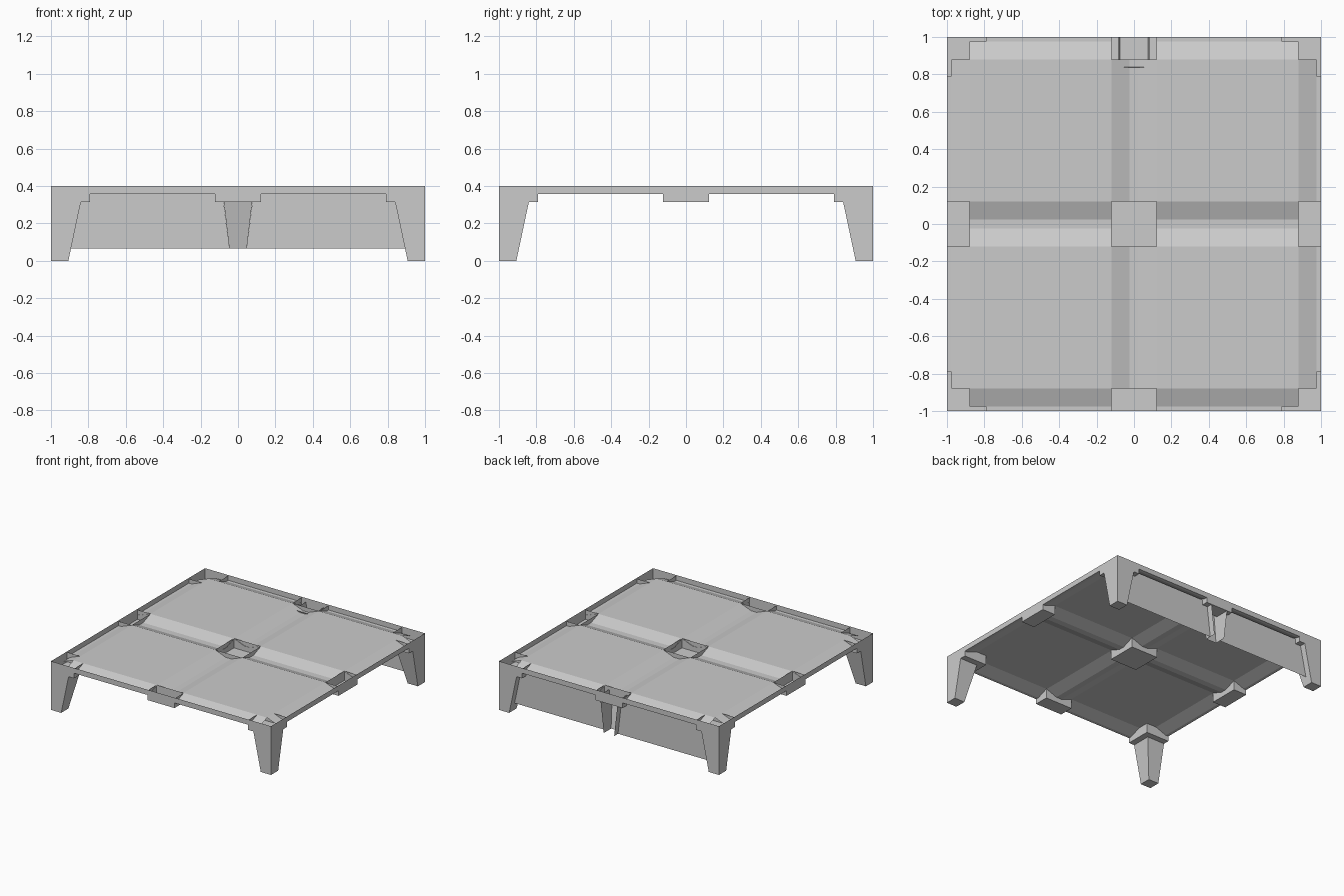
import bpy
import bmesh

if "Cube" in bpy.data.objects:
    bpy.data.objects.remove(bpy.data.objects["Cube"], do_unlink=True)

grey = bpy.data.materials.new("plain_grey")
grey.use_nodes = True
grey.diffuse_color = (0.6, 0.6, 0.6, 1)
grey.node_tree.nodes["Principled BSDF"].inputs["Base Color"].default_value = (0.6, 0.6, 0.6, 1)

# Main levels and widths
TOP, PANEL, BEAM, CAP, WALL = 0.4, 0.393, 0.357, 0.315, 0.065
IN, OUT = 0.12, 0.88        # panel limits in one quarter
GUT, EDGE = 0.025, 0.975    # flat gutter limits
CORNER = 0.79               # corner capital limit


def sheet_object(name, faces, mirror=(True, True)):
    """Thin sheet object made of faces in one quarter, mirrored."""
    bm = bmesh.new()
    for pts in faces:
        bm.faces.new([bm.verts.new(p) for p in pts])
    bmesh.ops.remove_doubles(bm, verts=bm.verts, dist=0.0001)
    mesh = bpy.data.meshes.new(name)
    bm.to_mesh(mesh)
    bm.free()
    mesh.materials.append(grey)
    ob = bpy.data.objects.new(name, mesh)
    bpy.context.collection.objects.link(ob)
    if any(mirror):
        mod = ob.modifiers.new("mirror", 'MIRROR')
        mod.use_axis = (mirror[0], mirror[1], False)
        mod.use_clip = True
    return ob


def strip(x0, x1, y0, y1, z0, z1):
    """Level or sloping strip, z0 at x0 and z1 at x1."""
    return [(x0, y0, z0), (x1, y0, z1), (x1, y1, z1), (x0, y1, z0)]


def swapped(faces):
    """The same faces with x and y exchanged, facing the same way."""
    return [[(y, x, z) for x, y, z in reversed(f)] for f in faces]


def wall(a, b, z0, z1):
    """Upright sheet between two plan points."""
    return [(*a, z0), (*b, z0), (*b, z1), (*a, z1)]


def pocket(x0, x1, y0, y1, sides):
    """Open capital: a floor and the listed upright sides."""
    corners = {"left": ((x0, y1), (x0, y0)), "right": ((x1, y0), (x1, y1)),
               "front": ((x0, y0), (x1, y0)), "back": ((x1, y1), (x0, y1))}
    faces = [strip(x0, x1, y0, y1, CAP, CAP)]
    for s in sides:
        outer = all(1 in p for p in corners[s]) and (x1 == 1 or y1 == 1)
        on_rim = outer and s in ("right", "back")
        faces.append(wall(*corners[s], CAP, BEAM if on_rim else PANEL))
    return faces


# Deck: flat panels, sloping trough sides and gutters
troughs = [
    strip(GUT, IN, IN, OUT, BEAM, PANEL),
    strip(OUT, EDGE, IN, OUT, PANEL, BEAM),
    strip(0, GUT, IN, OUT, BEAM, BEAM),
    strip(EDGE, 1, IN, CORNER, BEAM, BEAM),
]
sheet_object("deck", [strip(IN, OUT, IN, OUT, PANEL, PANEL)] + troughs + swapped(troughs))

# Rim around the deck
rim = [wall((1, 0), (1, 1), BEAM, TOP)]
sheet_object("rim", rim + swapped(rim))

# Capitals at the grid crossings
C = 0.123
sheet_object("center_capital", pocket(0, C, 0, C, ("right", "back")))
side = pocket(OUT, 1, 0, C, ("left", "right", "back"))
sheet_object("side_capitals", side)
sheet_object("front_back_capitals", swapped(side))
sheet_object("corner_capitals", pocket(CORNER, 1, CORNER, 1, ("left", "right", "front", "back")))

# Tapered corner legs
a, b = 0.84, 0.907
top = [(a, a, CAP), (1, a, CAP), (1, 1, CAP), (a, 1, CAP)]
foot = [(b, b, 0), (1, b, 0), (1, 1, 0), (b, 1, 0)]
leg = [list(reversed(foot))]
for i in range(4):
    j = (i + 1) % 4
    leg.append([foot[i], foot[j], top[j], top[i]])
sheet_object("legs", leg)

# Back post: a tapered channel open to the back
pt, pb, post_top = 0.082, 0.047, 0.368
fy, by = 0.838, 0.905
sheet_object("back_post", [
    [(0, by, WALL), (pb, by, WALL), (pt, fy, post_top), (0, fy, post_top)],
    [(pb, by, WALL), (pb, 1, WALL), (pt, 1, post_top), (pt, fy, post_top)],
], (True, False))

# Back wall panels between the post and the legs
wy = 0.95
sheet_object("back_wall", [
    [(0.893, wy, WALL), (pb, wy, WALL), (pt, wy, BEAM), (0.835, wy, BEAM)],
], (True, False))
